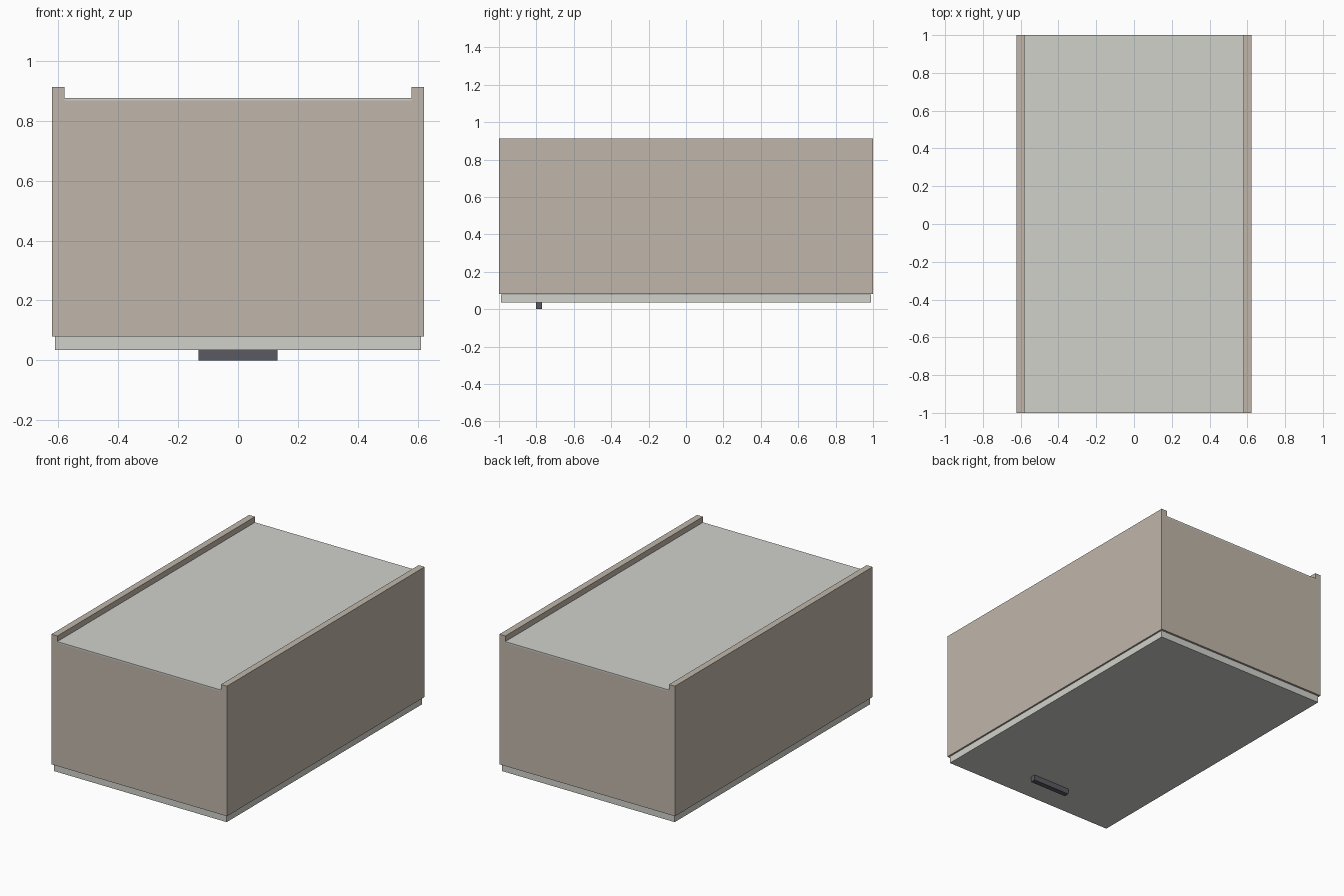
import bpy

if "Cube" in bpy.data.objects:
    bpy.data.objects.remove(bpy.data.objects["Cube"])

def material(name, rgb):
    m = bpy.data.materials.new(name)
    m.diffuse_color = (*rgb, 1)
    m.use_nodes = True
    m.node_tree.nodes["Principled BSDF"].inputs["Base Color"].default_value = m.diffuse_color
    return m

def box(name, lo, hi, mat):
    bpy.ops.mesh.primitive_cube_add(size=1, location=[(a + b) / 2 for a, b in zip(lo, hi)])
    ob = bpy.context.object
    ob.name = name
    ob.scale = [b - a for a, b in zip(lo, hi)]
    bpy.ops.object.transform_apply(location=False, rotation=False, scale=True)
    ob.data.materials.append(mat)
    return ob

carcass = material("carcass_beige", (0.53, 0.47, 0.40))
panel = material("panel_light_grey", (0.64, 0.64, 0.60))
metal = material("handle_dark_grey", (0.10, 0.10, 0.12))

W, T = 0.622, 0.042          # half width, board thickness
Z0, ZB, Z1 = 0.08, 0.868, 0.913

# Side boards, which stand proud of the back panel
box("left_side", (-W, -1, Z0), (-W + T, 1, Z1), carcass)
box("right_side", (W - T, -1, Z0), (W, 1, Z1), carcass)

# End boards between the sides
box("bottom_board", (-W + T, -1, Z0), (W - T, -1 + T, ZB), carcass)
box("top_board", (-W + T, 1 - T, Z0), (W - T, 1, ZB), carcass)

# Thin recessed back panel, facing up
box("back_panel", (-W + T, -1, ZB), (W - T, 1, 0.877), panel)

# Door underneath, slightly smaller than the carcass
box("door", (-0.612, -0.988, 0.035), (0.612, 0.988, Z0 - 0.001), panel)

# Bar handle on the door
box("handle", (-0.132, -0.803, 0), (0.132, -0.77, 0.035), metal)
